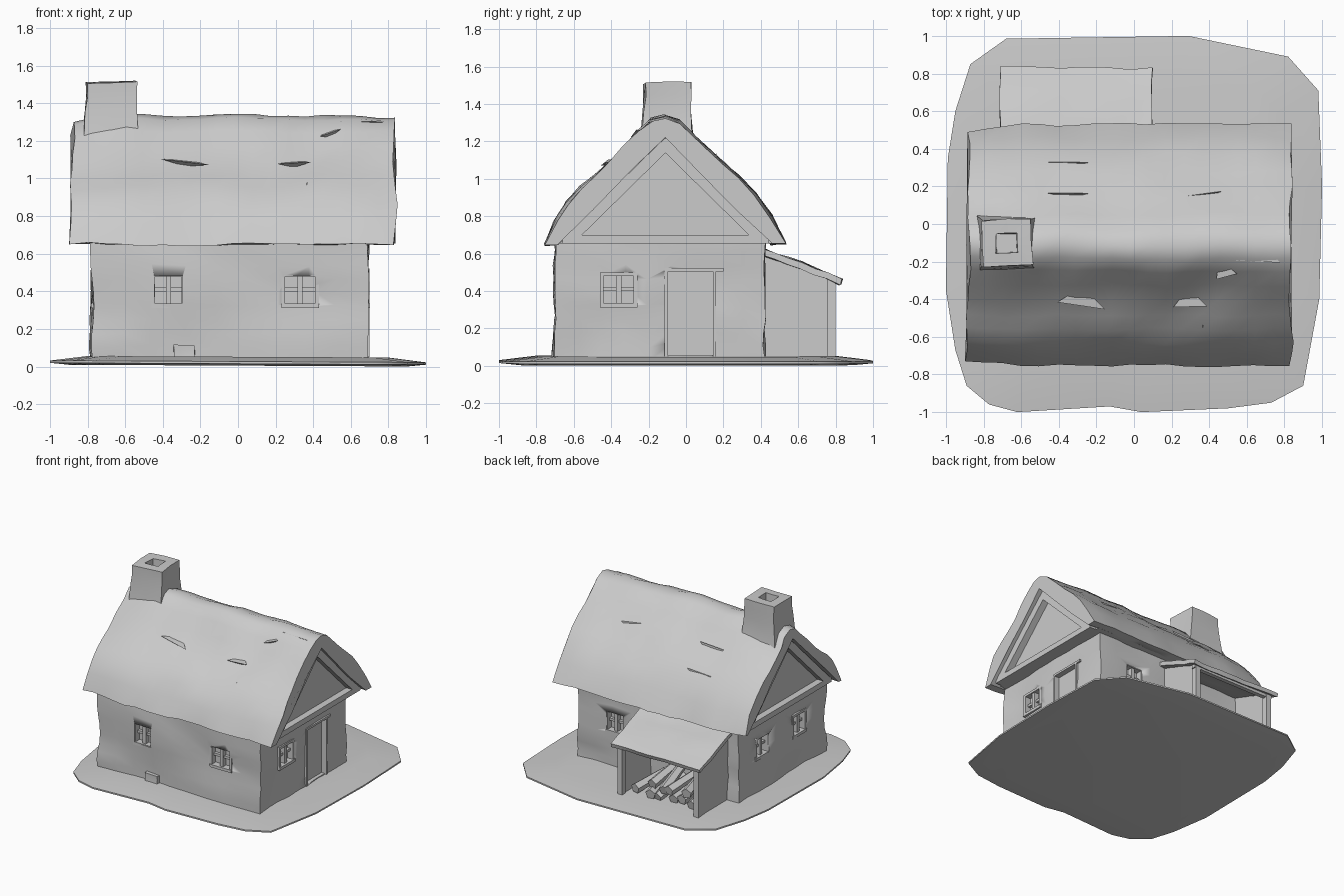
import bpy, bmesh, math
from mathutils import Vector, Matrix, noise

if "Cube" in bpy.data.objects:
    bpy.data.objects.remove(bpy.data.objects["Cube"])

clay = bpy.data.materials.new("clay_grey")
clay.diffuse_color = (0.6, 0.6, 0.6, 1)
clay.use_nodes = True
clay.node_tree.nodes["Principled BSDF"].inputs["Base Color"].default_value = clay.diffuse_color


def wobble(bm, amount, freq=3.5):
    """Push vertices about in two scales for a hand-shaped look."""
    for v in bm.verts:
        p = v.co.copy()
        v.co += noise.noise_vector(p * freq + Vector((7.3, 2.1, 4.7))) * amount
        v.co += noise.noise_vector(p * freq * 2.3 + Vector((1.9, 8.2, 3.3))) * amount * .6


def finish(name, bm, angle=35):
    bmesh.ops.recalc_face_normals(bm, faces=bm.faces)
    me = bpy.data.meshes.new(name)
    bm.to_mesh(me)
    bm.free()
    ob = bpy.data.objects.new(name, me)
    bpy.context.collection.objects.link(ob)
    me.materials.append(clay)
    bpy.ops.object.select_all(action='DESELECT')
    ob.select_set(True)
    bpy.context.view_layer.objects.active = ob
    bpy.ops.object.shade_smooth_by_angle(angle=math.radians(angle))
    return ob


def add_box(bm, x, y, z, matrix=Matrix()):
    m = matrix @ Matrix.Translation(((x[0]+x[1])/2, (y[0]+y[1])/2, (z[0]+z[1])/2))
    m = m @ Matrix.Diagonal((x[1]-x[0], y[1]-y[0], z[1]-z[0], 1))
    return bmesh.ops.create_cube(bm, size=1, matrix=m)['verts']


def box(name, x, y, z, cuts=0, amount=0.0):
    bm = bmesh.new()
    add_box(bm, x, y, z)
    if cuts:
        bmesh.ops.subdivide_edges(bm, edges=bm.edges[:], cuts=cuts, use_grid_fill=True)
    wobble(bm, amount)
    return finish(name, bm)


def loft(name, rings, amount=0.0, angle=35):
    """Skin a row of equal closed loops and cap both ends."""
    bm = bmesh.new()
    vs = [[bm.verts.new(p) for p in r] for r in rings]
    n = len(rings[0])
    for a, b in zip(vs, vs[1:]):
        for i in range(n):
            bm.faces.new((a[i], a[(i+1) % n], b[(i+1) % n], b[i]))
    bm.faces.new(vs[0])
    bm.faces.new(vs[-1])
    wobble(bm, amount)
    return finish(name, bm, angle)


# Ground: irregular low mound
outline = [(-.68, .985), (.29, 1), (.82, .89), (.98, .71), (1, .2), (.985, -.4),
           (.9, -.86), (.73, -.95), (.5, -.98), (.04, -1), (-.13, -.97), (-.62, -1),
           (-.77, -.96), (-.89, -.86), (-.95, -.67), (-1, -.35), (-.99, .35),
           (-.95, .6), (-.87, .85)]
loft("ground", [[(x*s, y*s, z - .005*x*s) for x, y in outline]
                for s, z in ((.9, .005), (1, .015), (1, .027), (.8, .052))], angle=60)

# Walls, with window and door recesses cut out
walls = box("walls", (-.775, .69), (-.70, .42), (.03, .68), 8, .022)
WX, WY = (-.77, .69), (-.69, .41)
# each opening: wall axis, outward sign, centre along wall, half width
windows = [('y', -1, -.37, .09), ('y', -1, .33, .10), ('y', 1, .35, .09),
           ('x', 1, -.36, .10), ('x', -1, .12, .09), ('x', -1, -.36, .09)]


def wall_frame(axis, sign):
    """Matrix with local x along the wall, local y outward."""
    if axis == 'y':
        return Matrix.Translation((0, WY[sign > 0], 0)) @ Matrix.Diagonal((1, sign, 1, 1))
    return Matrix(((0, sign, 0, WX[sign > 0]), (1, 0, 0, 0), (0, 0, 1, 0), (0, 0, 0, 1)))


bm = bmesh.new()
for axis, sign, c, w in windows:
    add_box(bm, (c-w+.015, c+w-.015), (-.045, .06), (.33, .485), wall_frame(axis, sign))
add_box(bm, (-.10, .15), (-.035, .06), (.055, .515), wall_frame('x', 1))
cutter = finish("opening_cutter", bm)
cutter.hide_render = True
cutter.hide_viewport = True
mod = walls.modifiers.new("openings", 'BOOLEAN')
mod.operation = 'DIFFERENCE'
mod.solver = 'EXACT'
mod.object = cutter

# Window frames with crossed glazing bars
bm = bmesh.new()
for axis, sign, c, w in windows:
    m = wall_frame(axis, sign)
    for x, y, z in (((c-.014, c+.014), (-.06, -.005), (.33, .485)),
                    ((c-w+.01, c+w-.01), (-.06, -.02), (.40, .42)),
                    ((c-w, c+w), (-.05, .012), (.312, .335)),
                    ((c-w+.01, c+w-.01), (-.05, .006), (.48, .50)),
                    ((c-w, c-w+.02), (-.05, .006), (.32, .50)),
                    ((c+w-.02, c+w), (-.05, .006), (.32, .50))):
        add_box(bm, x, y, z, m)
finish("window_frames", bm)

# Door frame
bm = bmesh.new()
for y, z in (((-.115, -.095), (.05, .52)), ((.145, .16), (.05, .52)), ((-.115, .20), (.505, .522))):
    add_box(bm, (.65, .70), y, z)
finish("door_frame", bm)
box("foot_stone", (-.34, -.23), (-.725, -.66), (.03, .115), 2, .01)

# Roof: lumpy thick shell run along x
outer = [(-.755, .65), (-.70, .78), (-.64, .87), (-.565, .95), (-.49, 1.01), (-.41, 1.08), (-.33, 1.16),
         (-.25, 1.25), (-.18, 1.315), (-.11, 1.335), (-.03, 1.31), (.05, 1.225), (.13, 1.15),
         (.2, 1.085), (.28, 1.01), (.37, .92), (.46, .80), (.535, .65)]
inner = [(.465, .65), (.27, .845), (.08, 1.04), (-.11, 1.225), (-.30, 1.04), (-.5, .845), (-.69, .65)]
N = 18
rings = []
for i in range(N+1):
    x = -.885 + 1.72*i/N
    # the left end of the back eave pulls in, and the ridge dips at that end
    pull = max(0, (-.60 - x) / .285)
    ring = []
    for y, z in outer:
        up = (z - .65) / .69
        y2 = y - .045*pull*(1 if y > 0 else -.6)*(1 - .7*up)
        ring.append((x + (.012 if i == 0 else 0)*up, y2, z - .035*(pull**3)*up))
    rings.append(ring + [(x, y, z) for y, z in inner])
loft("roof", rings, .019, 42)

# Gable block under the roof, closing the eaves
tri = [(-.70, .655), (-.11, 1.25), (.475, .655)]
loft("gable", [[(x, y, z) for y, z in tri] for x in (-.80, .745)])

# Gable trim: tie beam and sloping boards at both ends
bm = bmesh.new()
for x0, x1 in ((-.855, -.79), (.735, .80)):
    add_box(bm, (x0, x1), (-.66, .44), (.655, .70))
    for s in (1, -1):
        m = Matrix.Translation((0, -.11, 1.215)) @ Matrix.Rotation(-s*math.radians(44.5), 4, 'X')
        add_box(bm, (x0, x1), (0, .735) if s > 0 else (-.735, 0), (-.055, .005), m)
finish("gable_trim", bm)

# Lifted shingles: thin wedges on the roof slopes
bm = bmesh.new()
for x, y, z, s, turn in ((-.28, -.425, 1.085, .13, -.15), (.30, -.43, 1.08, .09, .1), (.35, -.57, .93, .06, 1.4),
                         (.49, -.27, 1.24, .06, .5), (.66, -.19, 1.3, .12, 0),
                         (-.35, .16, 1.12, .11, 0), (.35, .155, 1.12, .12, .2), (-.35, .325, .965, .11, 0)):
    side = 1 if y < -.11 else -1
    m = Matrix.Translation((x, y, z)) @ Matrix.Rotation(side*math.radians(46), 4, 'X') @ Matrix.Rotation(turn, 4, 'Z')
    pts = [(-s, 0, .006), (s, -.01, .012), (s*.5, .03, -.02), (-s*.6, .03, -.02), (0, 0, -.03)]
    v = [bm.verts.new(m @ Vector(p)) for p in pts]
    for f in ((0, 1, 2, 3), (0, 4, 1), (1, 4, 2), (2, 4, 3), (3, 4, 0)):
        bm.faces.new([v[i] for i in f])
finish("lifted_shingles", bm)

# Chimney with a hollow top, slightly twisted
flue = []
for h, z in ((.16, 1.12), (.142, 1.22), (.13, 1.36), (.125, 1.44), (.125, 1.51), (.055, 1.51), (.05, 1.42)):
    t = .05*(z - 1.2)/.3
    flue.append([(-.675+h*(a*1.05-b*t), -.10+h*(b+a*t), z)
                 for a, b in ((-1, -1), (0, -1), (1, -1), (1, 0), (1, 1), (0, 1), (-1, 1), (-1, 0))])
loft("chimney", flue, .012)

# Lean-to woodshed on the back: sloping roof, side panels, posts
rows = []
top = [(.40, .63), (.48, .60), (.55, .575), (.62, .555), (.70, .52), (.77, .495), (.835, .465)]
for i in range(11):
    x = -.715 + .815*i/10
    rows.append([(x, y, z) for y, z in top] + [(x, y-.01, z-.03) for y, z in reversed(top)])
loft("shed_roof", rows, .013)
side = [(.40, .04), (.76, .04), (.76, .465), (.40, .60)]
for name, x in (("shed_side_left", -.66), ("shed_side_right", .04)):
    loft(name, [[(x+d, y, z) for y, z in side] for d in (-.012, .012)])
for name, x in (("shed_post_left", -.65), ("shed_post_right", .04)):
    box(name, (x-.022, x+.022), (.755, .80), (.03, .46))
box("shed_beam", (-.68, .07), (.76, .795), (.425, .455))

# Firewood: rough logs stacked sloping out towards the open side
bm = bmesh.new()
for row, count in enumerate((6, 4)):
    for i in range(count):
        j = i*1.7 + row
        m = Matrix.Translation((-.55 + row*.07 + i*.095, .57 + .025*math.sin(j*3), .115 + row*.075))
        m = m @ Matrix.Rotation(math.radians(78 + 5*math.sin(j)), 4, 'X') @ Matrix.Rotation(.2*math.sin(j*2), 4, 'Y')
        bmesh.ops.create_cone(bm, cap_ends=True, segments=5, radius1=.042, radius2=.036, depth=.30, matrix=m)
finish("firewood", bm)
